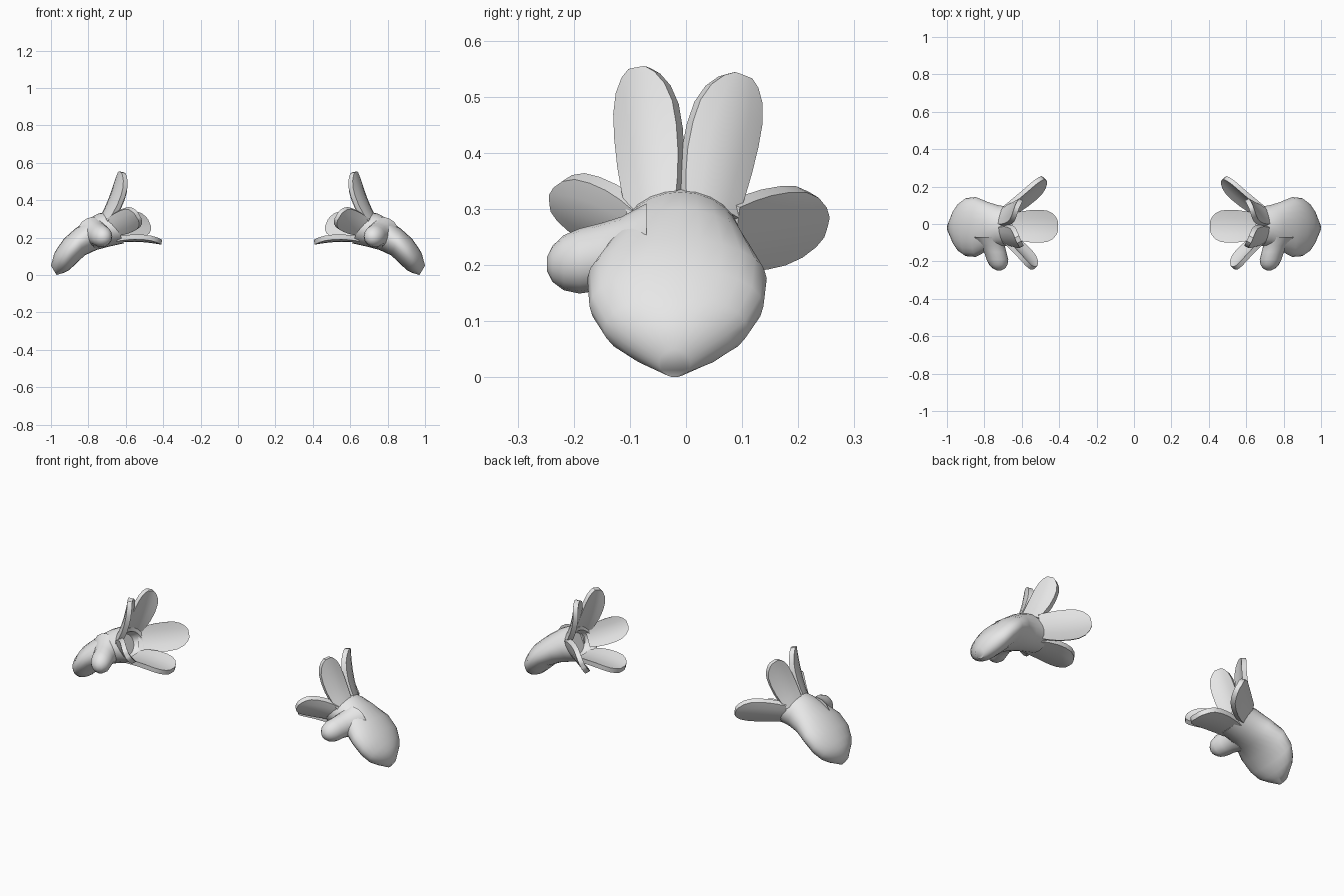
import bpy, bmesh, math
from mathutils import Vector

if "Cube" in bpy.data.objects:
    bpy.data.objects.remove(bpy.data.objects["Cube"])

grey = bpy.data.materials.new("light_grey")
grey.diffuse_color = (0.8, 0.8, 0.8, 1)
grey.use_nodes = True
grey.node_tree.nodes["Principled BSDF"].inputs["Base Color"].default_value = grey.diffuse_color


def finish(name, bm, angle):
    """Turn a bmesh into a smooth object mirrored across x = 0."""
    bmesh.ops.recalc_face_normals(bm, faces=bm.faces)
    mesh = bpy.data.meshes.new(name)
    bm.to_mesh(mesh)
    bm.free()
    mesh.materials.append(grey)
    ob = bpy.data.objects.new(name, mesh)
    bpy.context.collection.objects.link(ob)
    bpy.ops.object.select_all(action='DESELECT')
    ob.select_set(True)
    bpy.context.view_layer.objects.active = ob
    bpy.ops.object.shade_smooth_by_angle(angle=math.radians(angle))
    ob.modifiers.new("mirror", 'MIRROR').use_axis[0] = True


def loft(bm, rings):
    """Bridge equal closed rings of points and cap both ends."""
    loops = [[bm.verts.new(p) for p in ring] for ring in rings]
    n = len(loops[0])
    for a, b in zip(loops, loops[1:]):
        for i in range(n):
            j = (i + 1) % n
            bm.faces.new((a[i], a[j], b[j], b[i]))
    bm.faces.new(loops[0][::-1])
    bm.faces.new(loops[-1])


def ellipse(centre, u, v, n=24):
    return [centre + u * math.cos(2 * math.pi * i / n) + v * math.sin(2 * math.pi * i / n)
            for i in range(n)]


# Mitten palm: top x,z  bottom x,z  y centre, half width; last two rings go back inside the wrist
sections = [
    (1.0, .05, .97, .0, -.02, .028),
    (.983, .115, .932, .012, -.018, .095),
    (.965, .145, .905, .025, -.018, .128),
    (.93, .195, .868, .058, -.017, .155),
    (.872, .247, .82, .105, -.016, .16),
    (.80, .30, .755, .135, -.012, .128),
    (.745, .33, .69, .152, -.01, .108),
    (.69, .337, .61, .17, -.01, .105),
    (.688, .318, .622, .188, -.01, .085),
    (.725, .295, .68, .19, -.01, .07),
]
bm = bmesh.new()
rings = []
for tx, tz, bx, bz, yc, w in sections:
    top, bottom = Vector((tx, yc, tz)), Vector((bx, yc, bz))
    rings.append(ellipse((top + bottom) / 2, (top - bottom) / 2, Vector((0, w, 0))))
loft(bm, rings)
finish("mitten_palm", bm, 60)

# Thumb stub: centre x, y, z and radius
thumb = [(.775, -.07, .225, .085), (.757, -.115, .22, .066), (.742, -.15, .215, .06),
         (.73, -.19, .207, .058), (.725, -.218, .204, .049),
         (.722, -.238, .202, .032), (.722, -.248, .202, .012)]
bm = bmesh.new()
loft(bm, [ellipse(Vector((x, y, z)), Vector((r, 0, 0)), Vector((0, 0, r)), 16)
          for x, y, z, r in thumb])
finish("thumb", bm, 60)


def petal(name, base, bend, tip, across, half, thick=.026, cup=.014):
    """Curved cuff leaf with a rounded end and slightly cupped section."""
    base, bend, tip = Vector(base), Vector(bend), Vector(tip)
    profile = [(0, .78), (.2, .9), (.4, .98), (.6, 1), (.76, .95),
               (.88, .78), (.96, .52), (1, .26)]
    inside = Vector((.58, -.01, .31))      # point on the cuff axis
    bm = bmesh.new()
    rings = []
    for t, w in profile:
        p = base * (1 - t) ** 2 + bend * 2 * t * (1 - t) + tip * t * t
        d = ((bend - base) * (1 - t) + (tip - bend) * t).normalized()
        side = Vector(across)
        side = (side - d * side.dot(d)).normalized()
        inner = d.cross(side).normalized()
        if inner.dot(inside - bend) < 0:
            inner = -inner
        steps = [-1, -.5, 0, .5, 1]
        outer = [p + side * half * w * s + inner * (cup * (w * s) ** 2 - thick / 2) for s in steps]
        rings.append(outer + [q + inner * thick for q in reversed(outer)])
    loft(bm, rings)
    finish(name, bm, 35)


# Five cuff leaves around the wrist
petal("cuff_leaf_upper_front", (.712, -.06, .30), (.655, -.07, .40), (.62, -.083, .55),
      (.37, .83, .2), .062)
petal("cuff_leaf_upper_back", (.712, .045, .30), (.655, .06, .40), (.622, .098, .537),
      (.37, -.83, .2), .067)
petal("cuff_leaf_back", (.68, .075, .25), (.59, .14, .255), (.48, .243, .272),
      (.5, .1, .85), .076)
petal("cuff_leaf_front", (.68, -.085, .255), (.61, -.14, .28), (.535, -.235, .315),
      (.5, -.1, .85), .066)
petal("cuff_leaf_lower", (.65, -.012, .185), (.53, -.012, .20), (.408, -.012, .175),
      (0, 1, 0), .088)
